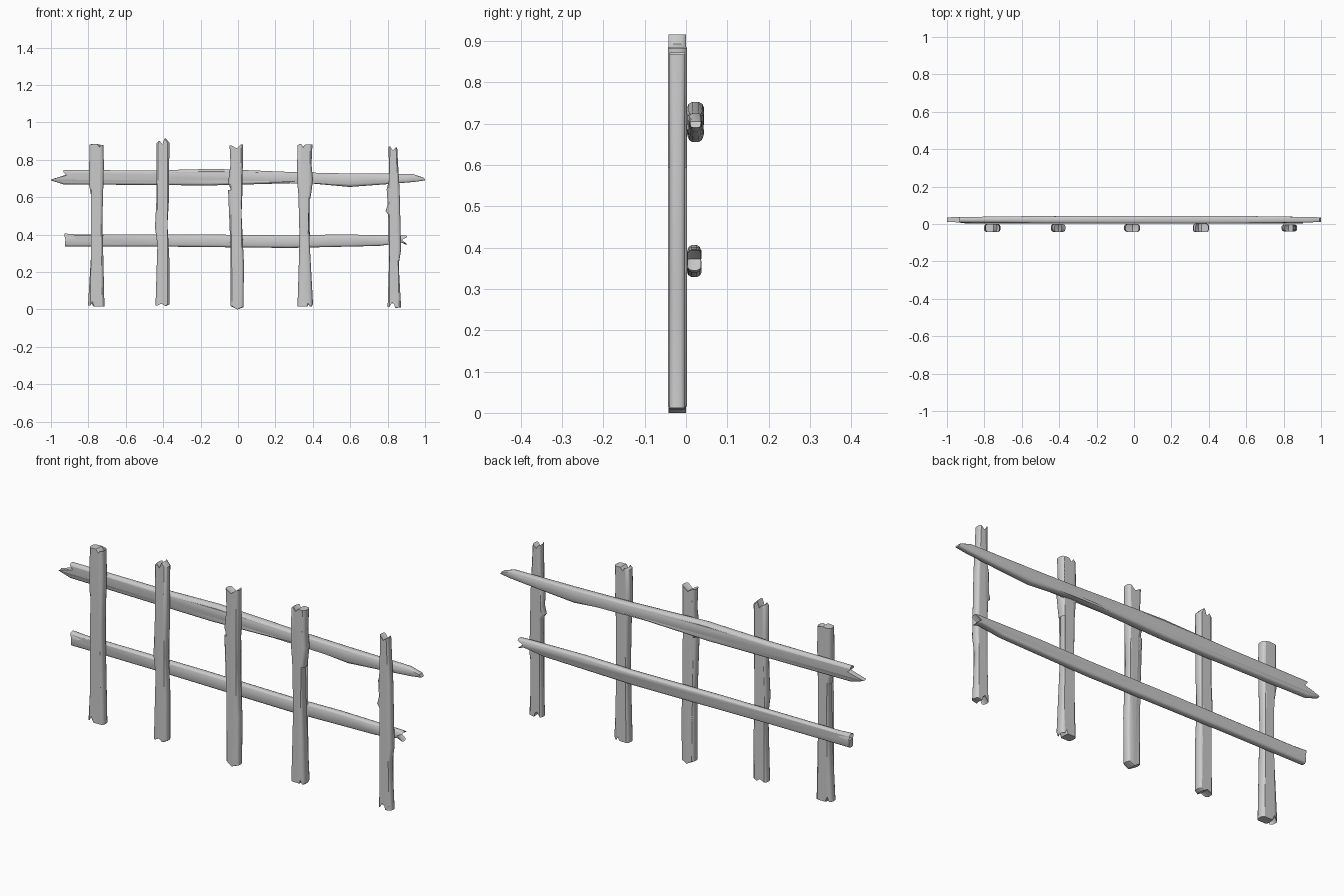
import bpy
import bmesh
import math

# Remove the default object if present
default = bpy.data.objects.get("Cube")
if default:
    bpy.data.objects.remove(default, do_unlink=True)

# One weathered grey for all the boards
grey = bpy.data.materials.new("weathered_grey")
grey.use_nodes = True
colour = (0.6, 0.6, 0.6, 1.0)
grey.diffuse_color = colour
grey.node_tree.nodes["Principled BSDF"].inputs["Base Color"].default_value = colour

# Rounded cross-section: (depth fraction, width fraction), front to back
SECTION = [(-1, 0.7), (-0.8, 0.9), (-0.4, 1), (0.4, 1), (0.8, 0.9), (1, 0.7)]


def make_board(name, outline, centre, half_depth, upright, end_taper=0.0):
    """Turn a splintered outline (thousandths) into a board with rounded edges.

    The outline is narrowed towards its front and back faces across the
    grain only, so that the broken ends stay crisp.
    """
    cx, cy, cz = centre
    bm = bmesh.new()
    rings = []
    for depth, width in SECTION:
        ring = []
        for u, v in outline:
            x, z = u / 1000, v / 1000
            thickness = half_depth
            if upright:
                x *= width
            else:
                z *= width
                thickness *= 1 - end_taper * abs(x) ** 3
            ring.append(bm.verts.new((cx + x, cy + depth * thickness, cz + z)))
        rings.append(ring)

    # Skin between neighbouring rings, then close the front and back
    count = len(outline)
    for near, far in zip(rings, rings[1:]):
        for i in range(count):
            j = (i + 1) % count
            bm.faces.new((near[i], near[j], far[j], far[i]))
    caps = [bm.faces.new(rings[0][::-1]), bm.faces.new(rings[-1])]
    bmesh.ops.triangulate(bm, faces=caps)
    bmesh.ops.recalc_face_normals(bm, faces=bm.faces)

    mesh = bpy.data.meshes.new(name)
    bm.to_mesh(mesh)
    bm.free()
    mesh.materials.append(grey)
    board = bpy.data.objects.new(name, mesh)
    bpy.context.collection.objects.link(board)

    # Smooth along the rounded edges, sharp at the broken ends
    bpy.ops.object.select_all(action="DESELECT")
    board.select_set(True)
    bpy.context.view_layer.objects.active = board
    bpy.ops.object.shade_smooth_by_angle(angle=math.radians(40))
    return board


# Picket outlines run along the broken top, down the right edge,
# along the broken foot and back up the left edge
far_right_picket = [
    (-37, 883), (5, 885), (24, 867), (37, 880),
    (40, 775), (32, 480), (43, 16),
    (-16, 16), (-32, 43), (-45, 21),
    (-27, 320), (-24, 560), (-20, 635), (-27, 600), (-40, 670),
]
right_picket = [
    (-32, 888), (-21, 901), (0, 883), (16, 915), (37, 893),
    (35, 590), (27, 455), (37, 267), (37, 27),
    (21, 19), (-5, 32), (-37, 21),
    (-27, 348), (-40, 439), (-32, 590),
]
middle_picket = [
    (-37, 877), (0, 861), (35, 883),
    (32, 642), (27, 508), (40, 240), (37, 12),
    (5, 0), (-32, 18),
    (-32, 320), (-43, 588), (-45, 640), (-29, 636), (-45, 680), (-32, 775),
]
left_picket = [
    (-40, 877), (-29, 885), (-13, 867), (3, 883), (40, 883),
    (35, 775), (43, 695), (35, 631), (29, 594), (19, 642), (19, 562),
    (24, 375), (43, 30),
    (36, 16), (24, 35), (12, 16), (-40, 16),
    (-29, 375), (-35, 615), (-43, 695),
]
far_left_picket = [
    (-27, 872), (-5, 850), (19, 867),
    (24, 775), (32, 642), (40, 320), (27, 240), (40, 12),
    (11, 8), (5, 27), (-11, 37), (-32, 14),
    (-24, 267), (-29, 508), (-43, 525), (-32, 562), (-37, 642), (-24, 695),
]

# Pickets: name, outline, position along the fence, half thickness
pickets = [
    ("far_right_picket", far_right_picket, -0.757, 0.022),
    ("right_picket", right_picket, -0.404, 0.021),
    ("middle_picket", middle_picket, -0.008, 0.021),
    ("left_picket", left_picket, 0.358, 0.023),
    ("far_left_picket", far_left_picket, 0.832, 0.019),
]
for name, outline, x, half_depth in pickets:
    make_board(name, outline, (x, -0.021, 0), half_depth, upright=True)

# Rails behind the pickets: top edge, broken end, bottom edge, other end
upper_rail = [
    (-917, 17), (-933, 41), (-473, 38), (-126, 47), (329, 28), (597, 22),
    (933, 20), (992, 0), (1000, -15), (944, -23),
    (784, -36), (597, -50), (356, -28), (-152, -42), (-933, -36), (-1000, -15),
]
lower_rail = [
    (-928, 36), (-860, 31), (-206, 31), (275, 26), (543, 31), (880, 26),
    (904, 24), (875, 2), (901, -25), (875, -13),
    (757, -30), (275, -41), (-473, -33), (-925, -33), (-923, 4), (-864, 18),
]
make_board("upper_rail", upper_rail, (0, 0.023, 0.705), 0.021, False, end_taper=0.4)
make_board("lower_rail", lower_rail, (0, 0.02, 0.37), 0.018, False, end_taper=0.15)
